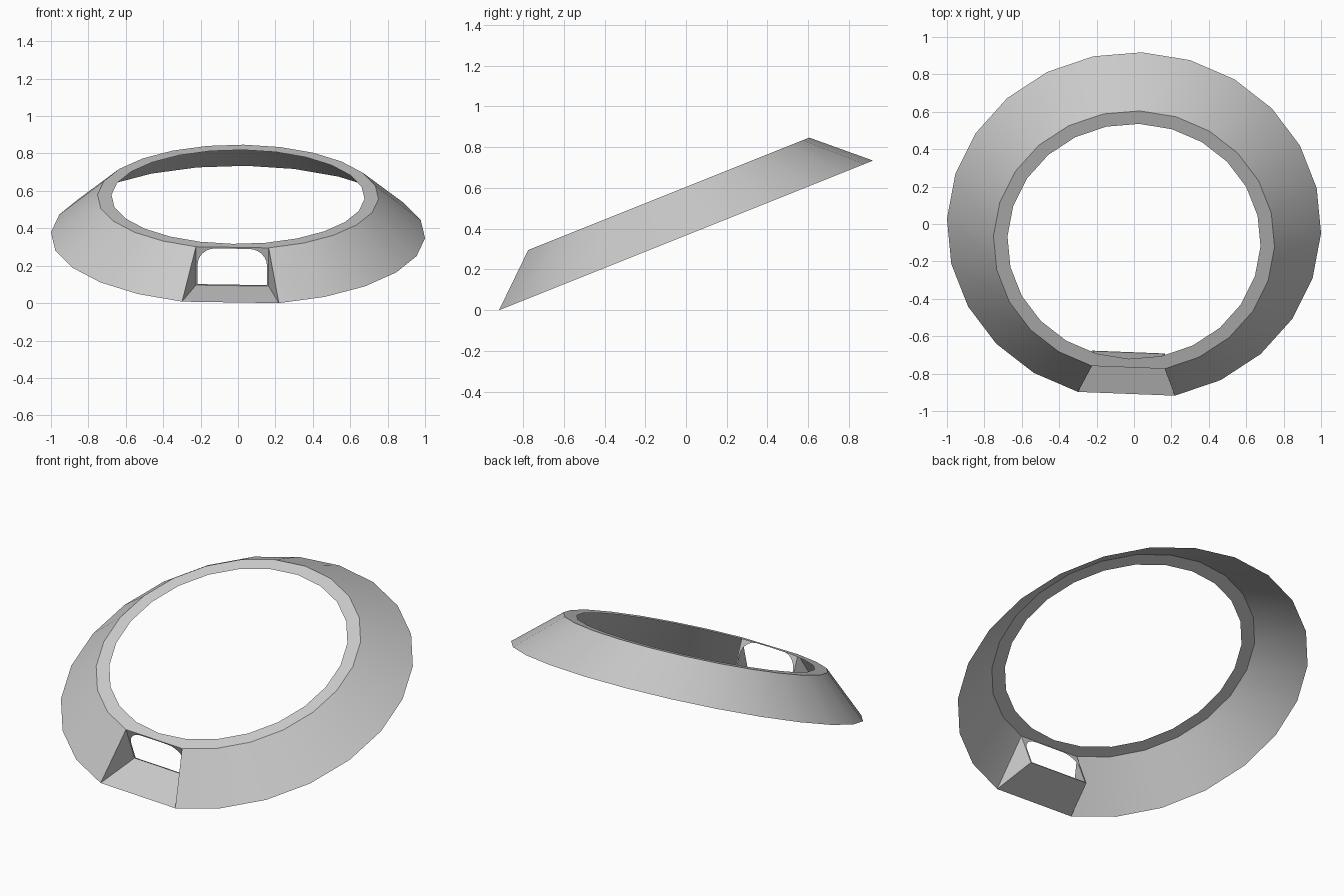
import bpy, bmesh
from math import sin, cos, radians
from mathutils import Matrix, Vector

if "Cube" in bpy.data.objects:
    bpy.data.objects.remove(bpy.data.objects["Cube"])

R_BASE, R_TOP, R_HOLE, H = 1.001, 0.752, 0.677, 0.221
SIDES = 24
STEP = 360 / SIDES

bm = bmesh.new()


def ring(radius, z, ks):
    # points counted from the doorway direction (-y), anticlockwise
    return [bm.verts.new((radius * sin(radians(k * STEP)),
                          -radius * cos(radians(k * STEP)), z)) for k in ks]


def face(*vs):
    # drops repeated corners, so quads may collapse to triangles
    vs = list(dict.fromkeys(vs))
    if len(vs) > 2:
        bm.faces.new(vs)


# sloped skirt, open on the side where the doorway is cut
arc = range(1, SIDES)
base = ring(R_BASE, 0, arc)
top = ring(R_TOP, H, arc)
hole = ring(R_HOLE, H, range(SIDES))
for i in range(len(arc) - 1):
    face(base[i], base[i + 1], top[i + 1], top[i])
    # flat rim around the hole
    face(top[i], top[i + 1], hole[i + 2], hole[i + 1])
face(top[-1], top[0], hole[1], hole[0], hole[-1])

# doorway recess: floor and triangular cheeks
w, y = top[0].co.x, top[0].co.y
foot_r = bm.verts.new((w, y, 0))
foot_l = bm.verts.new((-w, y, 0))
face(base[-1], base[0], foot_r, foot_l)
face(base[0], top[0], foot_r)
face(base[-1], foot_l, top[-1])

# doorway front with rounded opening
HW, Z0, Z1, CR = w - 0.009, 0.006, H - 0.008, 0.095
inner, outer = [], []
inner.append(bm.verts.new((HW, y, Z0)))
outer.append(foot_r)
for corner, side, start in ((top[0], 1, 0), (top[-1], -1, 90)):
    for s in range(7):
        a = radians(start + s * 15)
        inner.append(bm.verts.new((side * (HW - CR) + CR * cos(a), y,
                                   Z1 - CR + CR * sin(a))))
        outer.append(corner)
inner.append(bm.verts.new((-HW, y, Z0)))
outer.append(foot_l)
for i in range(len(inner)):
    j = (i + 1) % len(inner)
    face(outer[i], outer[j], inner[j], inner[i])

# turn the doorway slightly, tilt the whole ring, stand it on the ground
bmesh.ops.recalc_face_normals(bm, faces=bm.faces)
bm.transform(Matrix.Rotation(radians(21.8), 4, 'X') @ Matrix.Rotation(radians(-2.4), 4, 'Z'))
lo = Vector([min(v.co[a] for v in bm.verts) for a in range(3)])
hi = Vector([max(v.co[a] for v in bm.verts) for a in range(3)])
bm.transform(Matrix.Translation((-(lo.x + hi.x) / 2, -(lo.y + hi.y) / 2, -lo.z)))

mesh = bpy.data.meshes.new("tilted_ring_shell")
bm.to_mesh(mesh)
bm.free()
obj = bpy.data.objects.new("tilted_ring_shell", mesh)
bpy.context.collection.objects.link(obj)
bpy.context.view_layer.objects.active = obj
obj.select_set(True)
bpy.ops.object.shade_smooth_by_angle(angle=radians(30))
